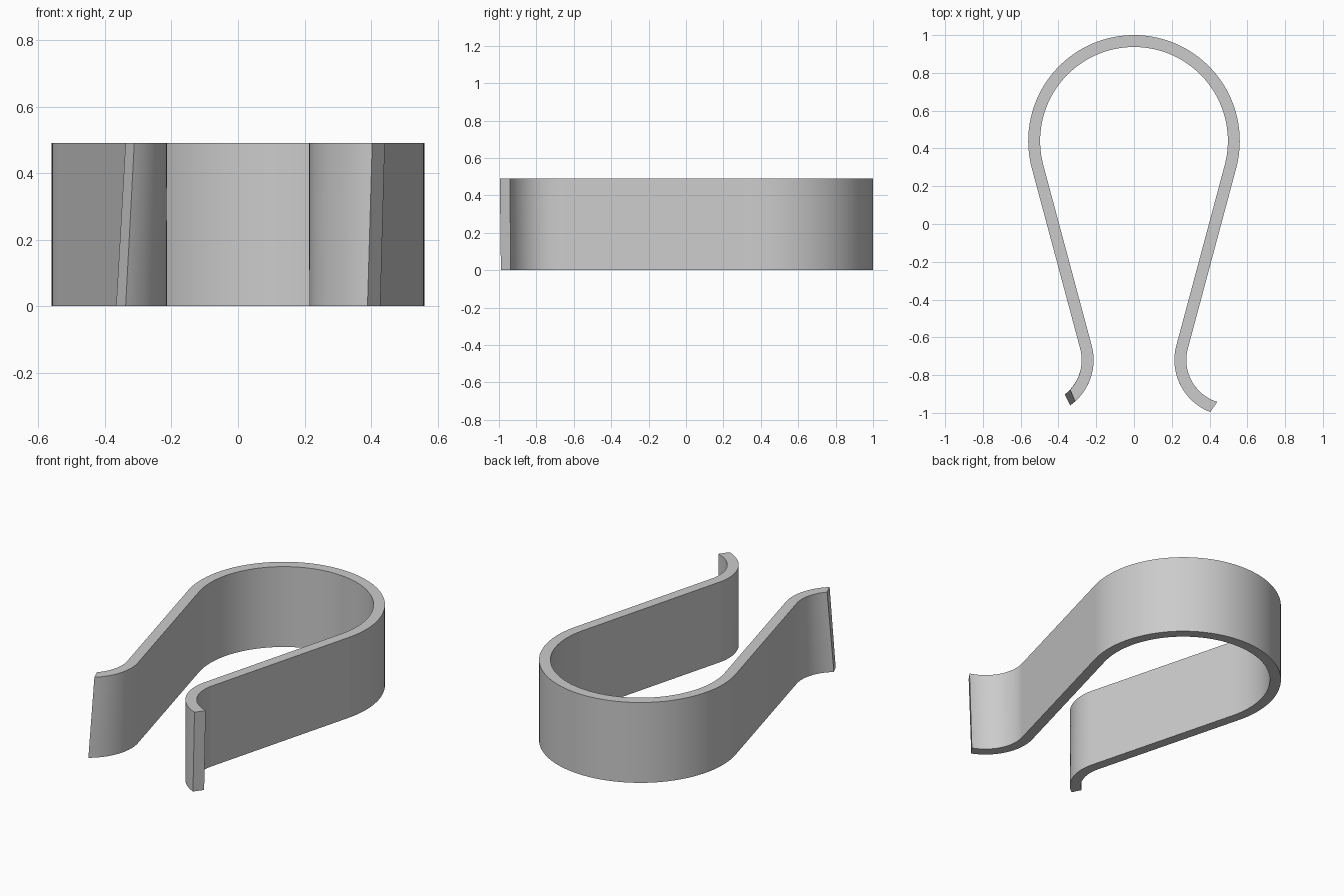
import bpy
import bmesh
from math import sin, cos, radians

cube = bpy.data.objects.get("Cube")
if cube:
    bpy.data.objects.remove(cube, do_unlink=True)

HEIGHT = 0.49
HALF = 0.0315                      # half of the strip thickness
LOOP_Y, LOOP_R = 0.44, 0.5285      # big round loop
LIP_X, LIP_Y, LIP_R = 0.509, -0.72, 0.2635  # flared lips
LEAN = 15                          # lean of the straight legs in degrees


def arc(cx, cy, r, start, end, steps):
    angles = [radians(start + (end - start) * i / steps) for i in range(steps + 1)]
    return [(cx + r * cos(a), cy + r * sin(a)) for a in angles]


def strip_line(side, left_end, right_end):
    """Edge line of the strip: right lip, loop, left lip. side is +1 outside, -1 inside."""
    loop_r, lip_r = LOOP_R + side * HALF, LIP_R - side * HALF
    right = arc(LIP_X, LIP_Y, lip_r, right_end, 180 - LEAN, 24)
    loop = arc(0, LOOP_Y, loop_r, -LEAN, 180 + LEAN, 72)
    left = arc(LIP_X, LIP_Y, lip_r, 180 - LEAN, left_end, 24)
    return right + loop + [(-x, y) for x, y in left]


# Four corner lines of the band; the lip ends are cut slightly askew
corner_lines = [
    (strip_line(1, 232, 249.5), 0),
    (strip_line(1, 222.5, 253), HEIGHT),
    (strip_line(-1, 228, 249), HEIGHT),
    (strip_line(-1, 234.5, 246), 0),
]

bm = bmesh.new()
rows = [[bm.verts.new((x, y, z)) for x, y in line] for line, z in corner_lines]
for k in range(4):
    a, b = rows[k], rows[(k + 1) % 4]
    for i in range(len(a) - 1):
        bm.faces.new((a[i], a[i + 1], b[i + 1], b[i]))
for end in (0, -1):
    bm.faces.new([row[end] for row in rows])
bmesh.ops.recalc_face_normals(bm, faces=bm.faces)

mesh = bpy.data.meshes.new("spring_clip")
bm.to_mesh(mesh)
bm.free()
clip = bpy.data.objects.new("spring_clip", mesh)
bpy.context.collection.objects.link(clip)

# Plain grey material
grey = bpy.data.materials.new("light_grey")
grey.use_nodes = True
colour = (0.6, 0.6, 0.6, 1)
grey.diffuse_color = colour
grey.node_tree.nodes["Principled BSDF"].inputs["Base Color"].default_value = colour
mesh.materials.append(grey)

# Smooth bends with crisp rims
bpy.ops.object.select_all(action='DESELECT')
clip.select_set(True)
bpy.context.view_layer.objects.active = clip
bpy.ops.object.shade_smooth_by_angle(angle=radians(30))
